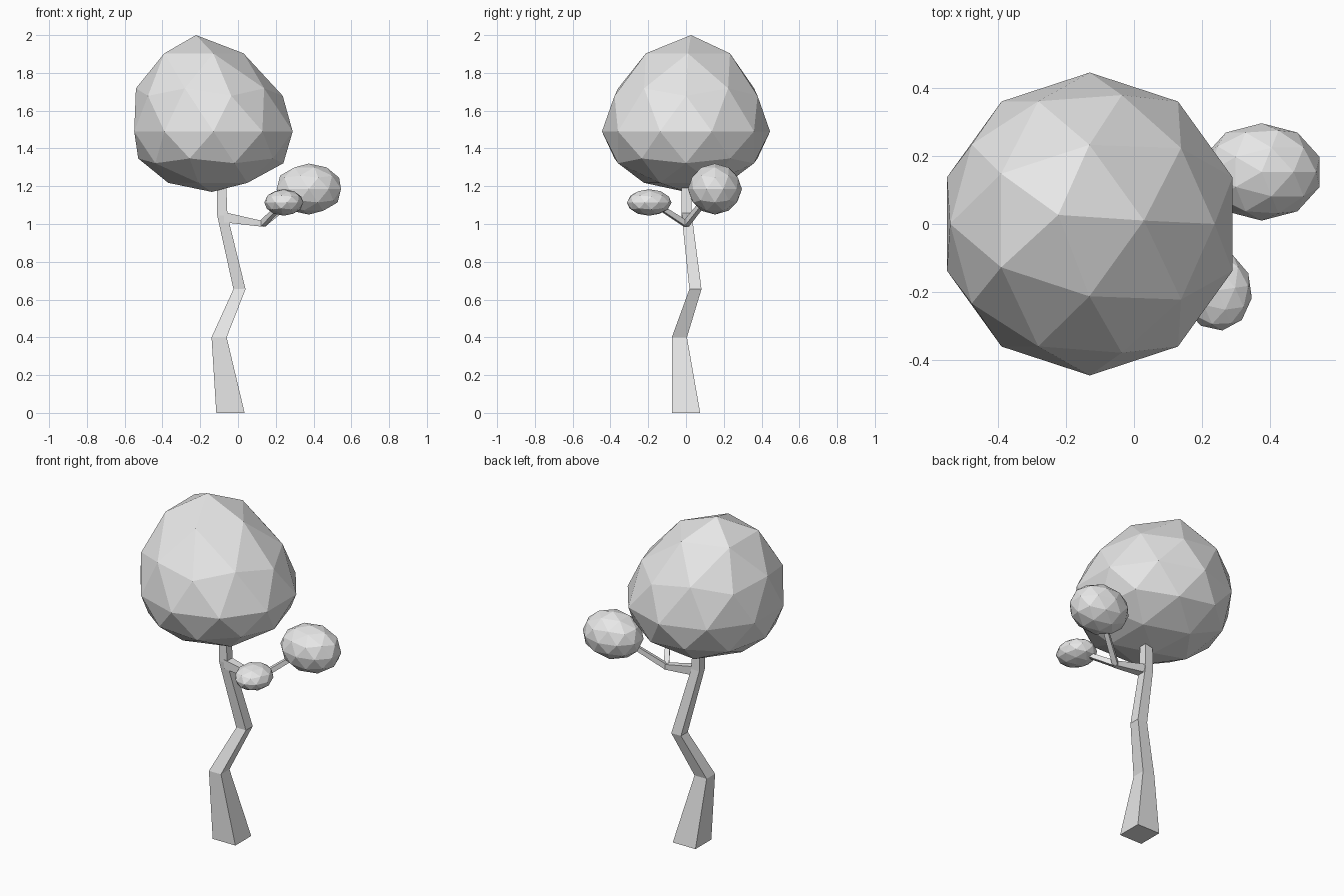
import bpy, bmesh
from math import radians
from mathutils import Vector, Matrix

cube = bpy.data.objects.get("Cube")
if cube:
    bpy.data.objects.remove(cube, do_unlink=True)

# One pale grey for the whole tree
GREY = (0.8, 0.8, 0.8, 1)
mat = bpy.data.materials.new("pale grey")
mat.use_nodes = True
mat.diffuse_color = GREY
mat.node_tree.nodes["Principled BSDF"].inputs["Base Color"].default_value = GREY


def finish(name, bm):
    bmesh.ops.recalc_face_normals(bm, faces=bm.faces)
    mesh = bpy.data.meshes.new(name)
    bm.to_mesh(mesh)
    bm.free()
    mesh.materials.append(mat)
    obj = bpy.data.objects.new(name, mesh)
    bpy.context.collection.objects.link(obj)
    return obj


def limb(name, rings, normal):
    """Square tube through (centre, half width) rings lying across normal."""
    n = Vector(normal).normalized()
    side = Vector((0, 1, 0)) if abs(n.y) < 0.1 else n.cross((0, 0, 1)).normalized()
    up = n.cross(side)
    bm = bmesh.new()
    loops = []
    for centre, half in rings:
        c = Vector(centre)
        loops.append([bm.verts.new(c + (side * a + up * b) * half)
                      for a, b in ((-1, -1), (1, -1), (1, 1), (-1, 1))])
    for low, high in zip(loops, loops[1:]):
        for i in range(4):
            j = (i + 1) % 4
            bm.faces.new((low[i], low[j], high[j], high[i]))
    bm.faces.new(loops[0])
    bm.faces.new(loops[-1])
    return finish(name, bm)


def foliage(name, centre, radii, turn=0, shape=None):
    """Faceted leaf ball, optionally reshaped on the unit sphere."""
    bm = bmesh.new()
    bmesh.ops.create_icosphere(bm, subdivisions=2, radius=1)
    for v in bm.verts:
        v.co = Vector(a * b for a, b in zip(shape(v.co) if shape else v.co, radii))
    bm.transform(Matrix.Translation(centre) @ Matrix.Rotation(radians(turn), 4, "Z"))
    return finish(name, bm)


def egg(p):
    """Tall crown leaning to the right, with a flatter underside."""
    if p.z <= 0:
        return Vector((p.x - 0.02 * -p.z, p.y, 0.32 * p.z))
    lean = p.z ** 1.5
    return Vector((p.x - 0.21 * lean, p.y + 0.06 * p.z ** 6,
                   0.35 * p.z + 0.16 * p.z ** 2))


# Crooked trunk
limb("trunk", [((-0.04, 0, 0), 0.075),
               ((-0.10, -0.035, 0.40), 0.04),
               ((0.008, 0.05, 0.655), 0.032),
               ((-0.083, 0.004, 1.045), 0.027),
               ((-0.087, 0, 1.26), 0.023)], (0, 0, 1))

# Side branch and its fork
limb("side_branch", [((-0.075, 0.002, 1.036), 0.027),
                     ((0.135, 0, 1.0), 0.015)], (1, 0, 0))
fork = Vector((0.13, 0, 1.0))
for name, tip in (("front_twig", (0.235, -0.17, 1.11)),
                  ("back_twig", (0.32, 0.12, 1.15))):
    limb(name, [(fork, 0.015), (tip, 0.012)], Vector(tip) - fork)

# Leaf masses
foliage("crown", (-0.13, 0, 1.49), (0.441, 0.445, 1), shape=egg)
foliage("back_leaf_ball", (0.375, 0.153, 1.185), (0.179, 0.143, 0.135))
foliage("front_leaf_ball", (0.243, -0.195, 1.114), (0.104, 0.119, 0.07), turn=8)
